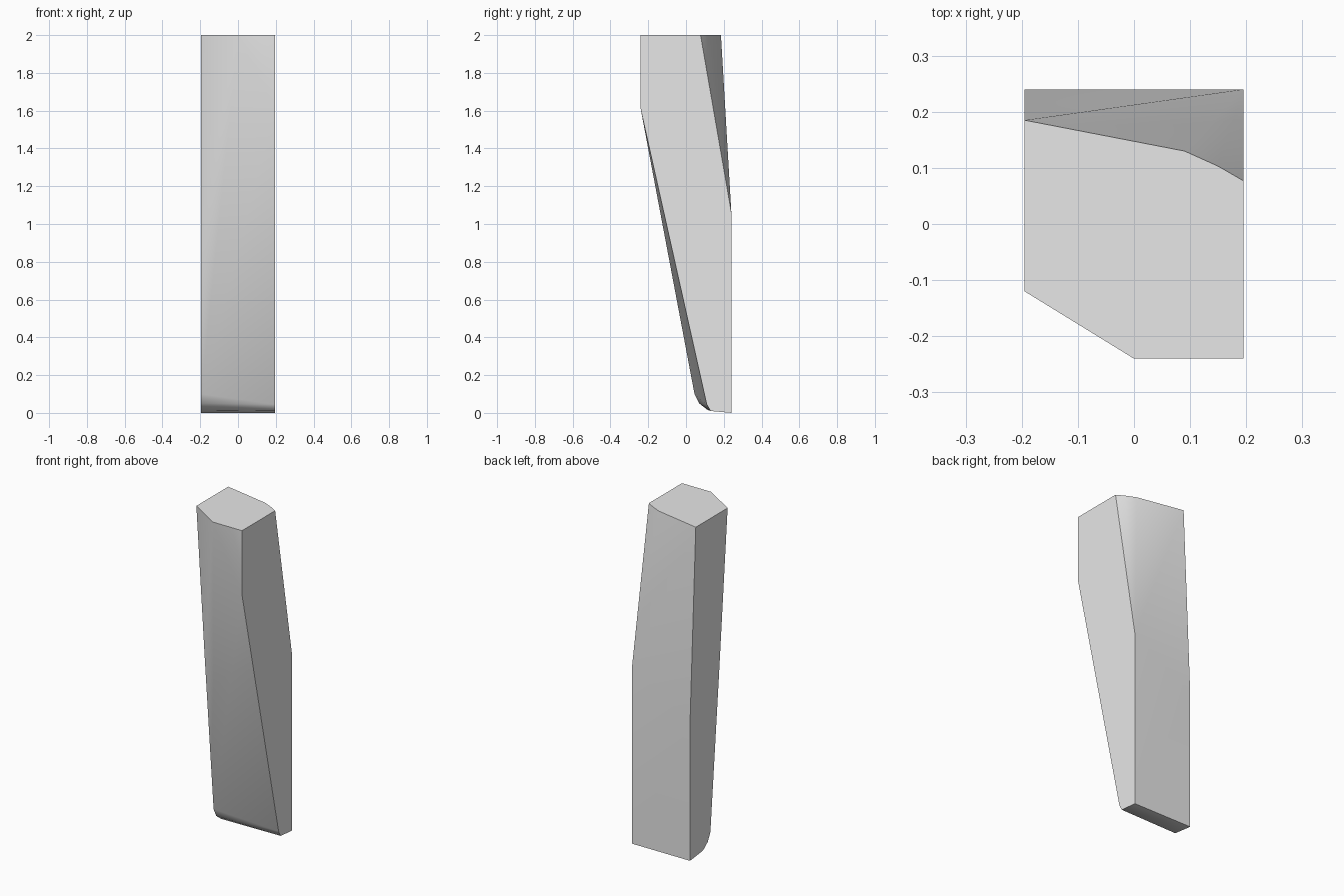
import bpy
import bmesh
import math

cube = bpy.data.objects.get("Cube")
if cube:
    bpy.data.objects.remove(cube, do_unlink=True)

grey = bpy.data.materials.new("light grey")
grey.use_nodes = True
colour = (0.8, 0.8, 0.8, 1)
grey.diffuse_color = colour
grey.node_tree.nodes["Principled BSDF"].inputs["Base Color"].default_value = colour

HALF = 0.195

# Outlines of the two flat sides, as (y, z)
left_side = [(-0.24, 2), (-0.24, 1.61), (0.1, 0.09), (0.11, 0.045), (0.13, 0.01),
             (0.24, 0), (0.24, 1.06), (0.077, 2)]
right_side = [(-0.12, 2), (-0.04, 1.05), (0.045, 0.1), (0.07, 0.05), (0.115, 0.015),
              (0.24, 0), (0.24, 0.84), (0.185, 2)]
# Extra corners of the flat top, as (x, y)
top_corners = [(0, -0.24), (0.09, 0.13), (0.15, 0.103)]

points = [(HALF, y, z) for y, z in left_side]
points += [(-HALF, y, z) for y, z in right_side]
points += [(x, y, 2) for x, y in top_corners]

# Tapered post wrapped tightly around the outlines
bm = bmesh.new()
for p in points:
    bm.verts.new(p)
bmesh.ops.convex_hull(bm, input=bm.verts[:])
bmesh.ops.delete(bm, geom=[v for v in bm.verts if not v.link_faces], context="VERTS")
bmesh.ops.dissolve_limit(bm, angle_limit=math.radians(0.3),
                         verts=bm.verts[:], edges=bm.edges[:])
bmesh.ops.recalc_face_normals(bm, faces=bm.faces[:])
mesh = bpy.data.meshes.new("tapered_post")
bm.to_mesh(mesh)
bm.free()
mesh.materials.append(grey)
post = bpy.data.objects.new("tapered_post", mesh)
bpy.context.collection.objects.link(post)

# Soft front and back, crisp sides and top
bpy.ops.object.select_all(action="DESELECT")
post.select_set(True)
bpy.context.view_layer.objects.active = post
bpy.ops.object.shade_smooth_by_angle(angle=math.radians(40))
